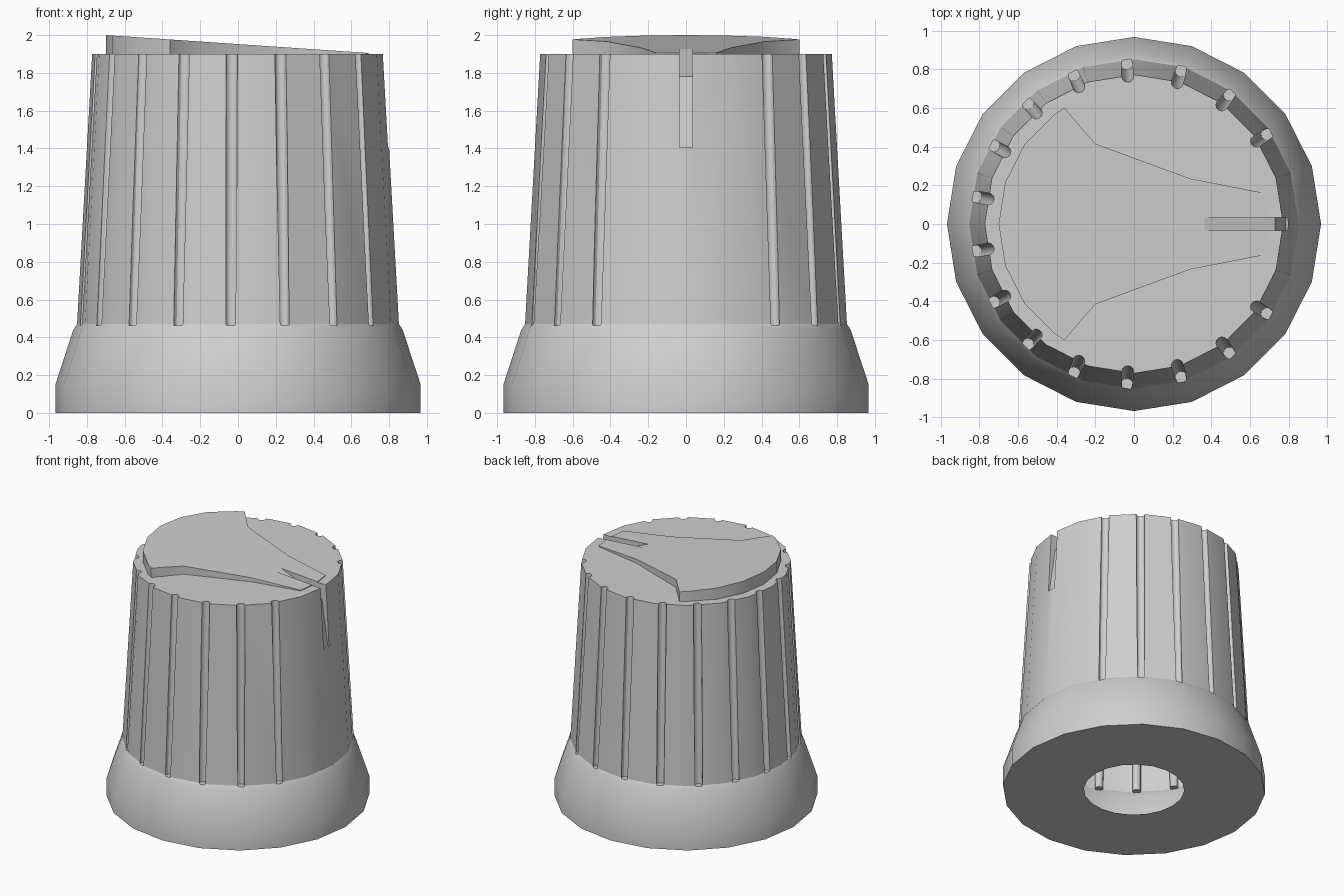
import bpy, bmesh, math
from mathutils import Vector

if "Cube" in bpy.data.objects:
    bpy.data.objects.remove(bpy.data.objects["Cube"])

SIDES = 20
grey = bpy.data.materials.new("light_grey")
grey.diffuse_color = (0.62, 0.62, 0.62, 1)
grey.use_nodes = True
grey.node_tree.nodes["Principled BSDF"].inputs["Base Color"].default_value = grey.diffuse_color


def make_object(name, bm):
    bmesh.ops.recalc_face_normals(bm, faces=bm.faces)
    mesh = bpy.data.meshes.new(name)
    bm.to_mesh(mesh)
    bm.free()
    mesh.materials.append(grey)
    obj = bpy.data.objects.new(name, mesh)
    bpy.context.collection.objects.link(obj)
    return obj


def loft(bm, rings):
    """Skin a list of equal-length point rings and cap both ends."""
    loops = [[bm.verts.new(p) for p in ring] for ring in rings]
    n = len(loops[0])
    for a, b in zip(loops, loops[1:]):
        for i in range(n):
            j = (i + 1) % n
            bm.faces.new((a[i], a[j], b[j], b[i]))
    bm.faces.new(loops[0])
    bm.faces.new(loops[-1])


def circle(r, z, n, cx=0.0, cy=0.0):
    return [Vector((cx + r * math.cos(2 * math.pi * i / n),
                    cy + r * math.sin(2 * math.pi * i / n), z)) for i in range(n)]


def combine(target, other, operation):
    mod = target.modifiers.new(operation.lower(), 'BOOLEAN')
    mod.operation = operation
    mod.solver = 'EXACT'
    mod.object = other
    bpy.context.view_layer.objects.active = target
    bpy.ops.object.modifier_apply(modifier=mod.name)
    bpy.data.objects.remove(other, do_unlink=True)


# Knob body: flared skirt, tapered grip, flat top
bm = bmesh.new()
profile = [(0.37, 0), (0.967, 0), (0.967, 0.15), (0.872, 0.44), (0.852, 0.47), (0.772, 1.9)]
loft(bm, [circle(r, z, SIDES) for r, z in profile])
knob = make_object("knob_body", bm)

# Raised sloping pointer plate on the top
half = [(0.695, 0), (0.675, 0.16), (0.29, 0.235), (-0.2, 0.415), (-0.36, 0.6)]
half += [(0.7 * math.cos(math.radians(a)), 0.7 * math.sin(math.radians(a)))
         for a in (126, 144, 162, 180)]
outline = half + [(x, -y) for x, y in half[-2:0:-1]]
bm = bmesh.new()
loft(bm, [[(x, y, 1.85) for x, y in outline],
          [(x, y, 2.0 - 0.068 * (x + 0.7)) for x, y in outline]])
combine(knob, make_object("pointer_plate", bm), 'UNION')

# Round grip grooves, left out around the pointer
bm = bmesh.new()
step = 19.46
for k in range(8):
    for side in (1, -1):
        a = side * math.radians(180 - step / 2 - step * k)
        loft(bm, [circle(0.031, z, 12, r * math.cos(a), r * math.sin(a))
                  for r, z in ((0.83, 0.463), (0.7605, 2.0))])
combine(knob, make_object("groove_cutter", bm), 'DIFFERENCE')

# Indicator slot running over the edge and down the side
slot = [(0.365, 1.927), (0.73, 1.78), (0.785, 1.405), (1.0, 1.405), (1.0, 2.1), (0.365, 2.1)]
bm = bmesh.new()
loft(bm, [[(x, y, z) for x, z in slot] for y in (-0.034, 0.034)])
combine(knob, make_object("slot_cutter", bm), 'DIFFERENCE')

# Open the shaft hole into the hollow inside
bm = bmesh.new()
bm.from_mesh(knob.data)
cap = [f for f in bm.faces
       if all(v.co.z < 0.001 and v.co.xy.length < 0.4 for v in f.verts)]
bmesh.ops.delete(bm, geom=cap, context='FACES')
bm.to_mesh(knob.data)
bm.free()

# Smooth the skirt and grip, keep the edges crisp
bpy.ops.object.select_all(action='DESELECT')
knob.select_set(True)
bpy.context.view_layer.objects.active = knob
bpy.ops.object.shade_smooth_by_angle(angle=math.radians(30))
